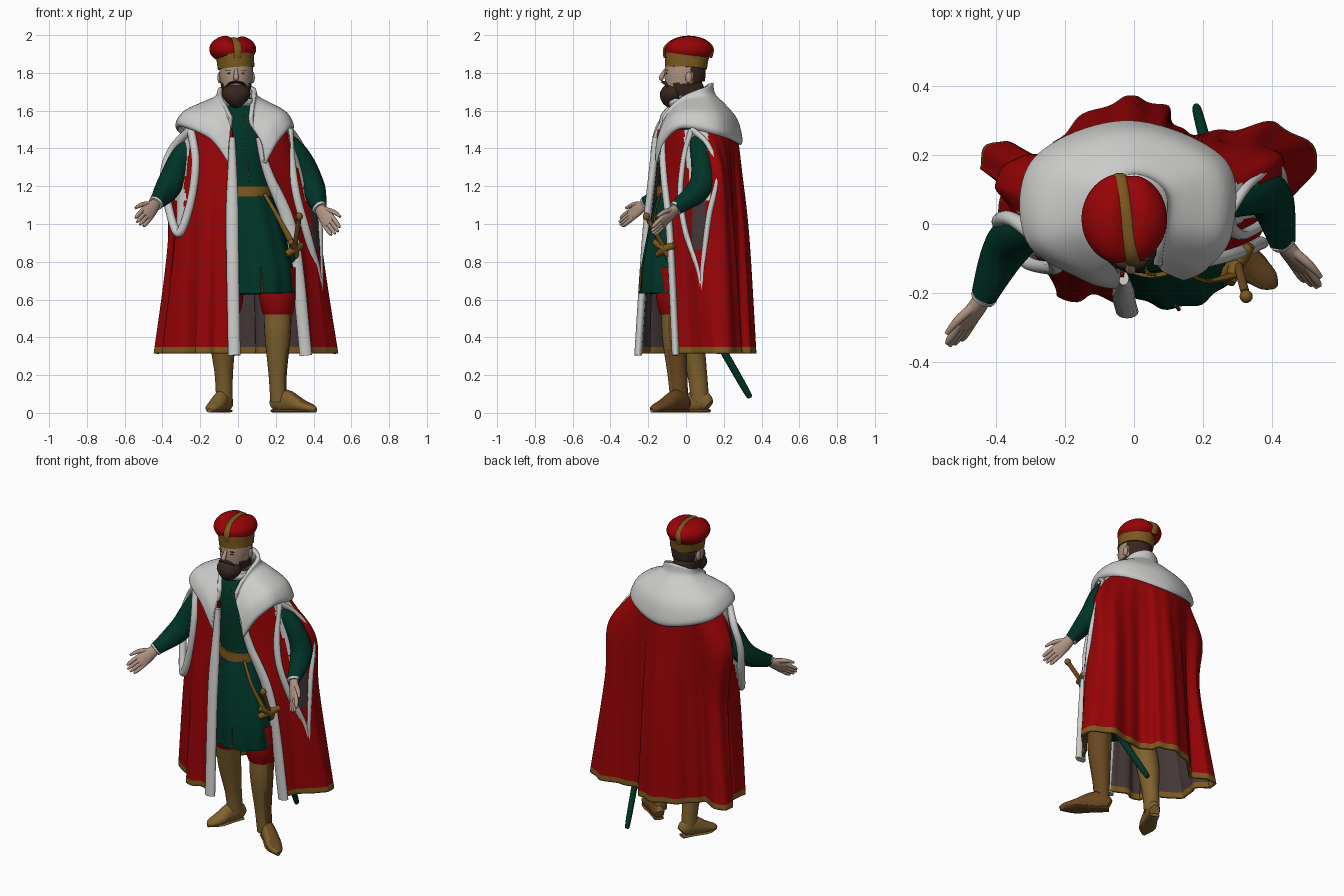
import bpy, bmesh, math
from mathutils import Vector, Matrix
from mathutils.geometry import intersect_point_line

if bpy.data.objects.get("Cube"):
    bpy.data.objects.remove(bpy.data.objects["Cube"])


def material(name, *rgb):
    m = bpy.data.materials.new(name)
    m.use_nodes = True
    m.diffuse_color = (*rgb, 1)
    m.node_tree.nodes["Principled BSDF"].inputs["Base Color"].default_value = (*rgb, 1)
    return m


RED = material("red_cloth", .31, .001, .002)
GREEN = material("green_cloth", .0, .034, .02)
FUR = material("white_fur", .6, .6, .59)
GOLD = material("gold_trim", .2, .1, .013)
LEATHER = material("tan_leather", .21, .12, .028)
BROWN = material("brown_leather", .14, .062, .015)
SKIN = material("skin", .43, .295, .225)
HAIR = material("dark_brown_hair", .038, .019, .014)
LINING = material("grey_brown_lining", .058, .038, .038)


def spline(pts, n):
    """Resample control points smoothly; works for any number of components."""
    out = []
    last = len(pts) - 1
    for i in range(n):
        u = i / (n - 1) * last
        k = min(int(u), last - 1)
        f = u - k
        p = [pts[min(max(k + j, 0), last)] for j in (-1, 0, 1, 2)]
        out.append([.5 * (2 * b + (c - a) * f + (2 * a - 5 * b + 4 * c - d) * f * f
                          + (3 * b - a - 3 * c + d) * f ** 3) for a, b, c, d in zip(*p)])
    return out


def finish(name, bm, mats, rule=None):
    bm.normal_update()
    for f in bm.faces:
        f.smooth = True
        if rule:
            f.material_index = rule(f.calc_center_median(), f.normal)
    mesh = bpy.data.meshes.new(name)
    bm.to_mesh(mesh)
    bm.free()
    mesh.set_sharp_from_angle(angle=math.radians(50))
    for m in mats:
        mesh.materials.append(m)
    ob = bpy.data.objects.new(name, mesh)
    bpy.context.collection.objects.link(ob)
    return ob


def loft(name, rows, mats, rule=None, closed=True):
    """Skin rows of points; closed rows are capped, open ones face outward."""
    bm = bmesh.new()
    vs = [[bm.verts.new(p) for p in row] for row in rows]
    n = len(rows[0])
    for a, b in zip(vs, vs[1:]):
        for i in range(n if closed else n - 1):
            j = (i + 1) % n
            bm.faces.new((a[i], a[j], b[j], b[i]))
    bm.normal_update()
    if closed:
        bm.faces.new(vs[0])
        bm.faces.new(vs[-1])
        bmesh.ops.recalc_face_normals(bm, faces=bm.faces)
    else:
        mid = Vector((0, .05, .9))
        if sum(f.normal.dot(f.calc_center_median() - mid) for f in bm.faces) < 0:
            bmesh.ops.reverse_faces(bm, faces=bm.faces)
    return finish(name, bm, mats, rule)


def tube(name, pts, mats, ref=(1, 0, 0), n=24, seg=24, rule=None, folds=0, depth=0):
    """Sweep ellipses along points (x, y, z, width radius, depth radius)."""
    pts = spline(pts, n)
    pos = [Vector(p[:3]) for p in pts]
    rows = []
    for i, p in enumerate(pts):
        t = (pos[min(i + 1, n - 1)] - pos[max(i - 1, 0)]).normalized()
        a = Vector(ref)
        a = (a - t * a.dot(t)).normalized()
        b = t.cross(a)
        row = []
        for k in range(seg):
            g = math.tau * k / seg
            r = 1 + depth * (i / n) ** 2 * math.cos(folds * g)
            row.append(pos[i] + r * (a * math.cos(g) * p[3] + b * math.sin(g) * p[4]))
        rows.append(row)
    return loft(name, rows, mats, rule)


def blob(name, loc, scale, mat, shape=None, seg=20):
    bm = bmesh.new()
    bmesh.ops.create_uvsphere(bm, u_segments=seg, v_segments=seg // 2 + 2, radius=1)
    for v in bm.verts:
        if shape:
            shape(v.co)
    bm.transform(Matrix.Translation(loc) @ Matrix.Diagonal((*scale, 1)))
    return finish(name, bm, [mat])


def thicken(ob, amount, offset, lining=0):
    mod = ob.modifiers.new("thickness", "SOLIDIFY")
    mod.thickness, mod.offset, mod.material_offset = amount, offset, lining


# Robe: fold outlines from the right front edge round the back to the left
top = [(-.03, -.15), (-.1, -.14), (-.18, -.11), (-.23, -.08), (-.27, -.04), (-.29, .03), (-.28, .1),
       (-.26, .17), (-.21, .22), (-.13, .25), (-.02, .27), (.07, .26), (.13, .24), (.19, .21),
       (.24, .16), (.27, .1), (.27, .03), (.23, -.05), (.1, -.12)]
middle = [(-.03, -.21), (-.1, -.19), (-.19, -.18), (-.25, -.13), (-.33, -.07), (-.34, .05), (-.37, .12),
          (-.32, .2), (-.24, .19), (-.15, .27), (-.02, .33), (.08, .31), (.14, .26), (.24, .25),
          (.37, .25), (.44, .17), (.41, .05), (.35, 0), (.29, -.08)]
hem = [(-.02, -.25), (-.1, -.21), (-.21, -.22), (-.26, -.13), (-.4, -.03), (-.38, .1), (-.45, .17),
       (-.39, .245), (-.27, .2), (-.18, .29), (-.03, .365), (.09, .34), (.14, .27), (.26, .27),
       (.42, .29), (.535, .19), (.48, .1), (.4, .03), (.36, -.05)]
# The shoulder outline swells over the back of the arms
swell = {5: (-.05, .01), 6: (-.085, .01), 7: (-.055, .01), 13: (.03, .01), 14: (.06, .02),
         15: (.085, .04), 16: (.03, .02), 18: (-.02, -.01)}
shoulder = [(a + .4 * (c - a) + swell.get(i, (0, 0))[0], b + .4 * (d - b) + swell.get(i, (0, 0))[1])
            for i, ((a, b), (c, d)) in enumerate(zip(top, middle))]
arm_lines = [[(-.27, 0, 1.5), (-.35, -.05, 1.2), (-.31, -.1, 1.02)],
             [(.28, .05, 1.5), (.39, .07, 1.2), (.41, .07, .9)]]


def robe_colour(c, normal):
    if c.z < .345:
        return 2
    for path in arm_lines:
        for a, b in zip(path, path[1:]):
            f = intersect_point_line(c, Vector(a), Vector(b))[1]
            q = Vector(a).lerp(Vector(b), min(max(f, 0), 1))
            if (q - c).length < (.065 if c.z > 1.12 else .042):
                return 5 if c.x > 0 and c.z < 1.12 else 4
    return 0


outlines = [spline(o, 180) for o in (top, shoulder, middle, hem)]
columns = [spline([(*p, z) for p, z in zip(col, (1.5, 1.28, .93, .315))], 100) for col in zip(*outlines)]
for k, col in enumerate(columns):
    for i, p in enumerate(col):
        ripple = .006 * (i / 100) * math.sin(k * .7)
        p[0] += ripple * math.copysign(1, p[0])
        p[1] += ripple
robe = loft("robe", list(zip(*columns)), [RED, LINING, GOLD, GOLD, FUR, LINING], robe_colour, False)
thicken(robe, .014, -1, 1)

# Fur trim down the front edges and around the arm slits
for name, col in (("right_front_trim", columns[0]), ("left_front_trim", columns[-1])):
    path = [(p[0], p[1] - .003, p[2], min(.033, .015 + .004 * i), .02)
            for i, p in enumerate(col[9::10] + [col[-1]])]
    tube(name, path, [FUR], n=50, seg=16)
slits = {"right": (.021, [(-.25, -.07, 1.5), (-.345, .01, 1.4), (-.39, .01, 1.27), (-.37, -.03, 1.1),
                          (-.315, -.105, .95), (-.25, -.125, 1.12), (-.225, -.12, 1.33), (-.25, -.07, 1.5)]),
         "left": (.016, [(.27, .03, 1.5), (.33, .12, 1.41), (.405, .165, 1.25), (.425, .12, 1.03),
                         (.428, .09, .75), (.43, .09, .57), (.415, .07, .75), (.365, .0, .95),
                         (.31, -.03, 1.15), (.28, -.01, 1.35), (.27, .03, 1.5)])}
for side, (r, path) in slits.items():
    tube(side + "_slit_trim", [(*p, r, .022) for p in path], [FUR], ref=(0, 1, .1), n=70, seg=12)

# Fur shoulder cape, open at the front, with a standing neck and a rounded drop
neck = [(-.035, -.13, 1.57), (-.065, -.08, 1.63), (-.09, 0, 1.68), (-.085, .09, 1.72), (0, .13, 1.745),
        (.075, .09, 1.72), (.08, 0, 1.68), (.072, -.07, 1.63), (.065, -.12, 1.57)]
edge = [(-.05, -.175, 1.34), (-.14, -.15, 1.46), (-.3, -.04, 1.53), (-.28, .18, 1.48), (-.02, .285, 1.43),
        (.25, .18, 1.48), (.27, -.02, 1.52), (.2, -.12, 1.44), (.14, -.15, 1.33)]
profile = spline([(0, 0), (.08, .2), (.43, .38), (.83, .62), (1, .93), (.96, 1.02)], 24)
cape_rows = [[(a[0] + (b[0] - a[0]) * f, a[1] + (b[1] - a[1]) * f, a[2] + (b[2] - a[2]) * h)
              for a, b in zip(spline(neck, 90), spline(edge, 90))] for f, h in profile]
thicken(loft("fur_cape", cape_rows, [FUR], closed=False), .024, .2)

# Tunic with flared skirt, belt, buttons and skirt slit
tube("tunic", [(0, .04, 1.66, .07, .07), (.01, .03, 1.55, .16, .14), (.02, .01, 1.4, .17, .15),
               (.05, -.01, 1.18, .13, .135), (.07, -.04, 1, .155, .15), (.11, -.075, .76, .18, .16),
               (.115, -.08, .63, .185, .165)], [GREEN], n=50, seg=72, folds=11, depth=.035)
tube("belt", [(.05, -.01, 1.145, .14, .147), (.05, -.01, 1.2, .138, .145)], [GOLD], n=4, seg=48)
for p in spline([(.03, -.115, 1.57), (.04, -.142, 1.4), (.06, -.147, 1.23)], 10):
    blob("button", p, (.006, .005, .006), GOLD, seg=10)
tube("skirt_slit", [(.12, -.236, .77, .003, .005), (.13, -.247, .64, .006, .006)], [BROWN], n=6, seg=8)

# Legs: breeches, boot shafts and feet; the left boot is darker on its outer side
legs = {"left": ([(.21, -.06, .53), (.21, -.06, .4), (.21, -.045, .2), (.215, -.035, .06)],
                 (.19, .0), (.41, -.18)),
        "right": ([(-.07, 0, .53), (-.08, .03, .38), (-.075, .06, .2), (-.072, .075, .06)],
                  (-.055, .12), (-.15, -.09))}
outer_side = {"left": lambda c, n: int(n.x > -.3 and n.y > -.6), "right": None}
for side, (shaft, heel, toe) in legs.items():
    knee = Vector(shaft[0])
    dark = outer_side[side]
    radii = [(.074, .07), (.068, .066), (.048, .052), (.044, .048)]
    tube(side + "_boot_shaft", [(*p, *r) for p, r in zip(shaft, radii)], [LEATHER, BROWN], rule=dark)
    tube(side + "_breeches", [(*(knee + Vector((0, 0, h))), r, r) for h, r in
                              ((.24, .1), (.1, .098), (.04, .09), (-.01, .074))], [RED],
         folds=8, depth=.04)
    d = Vector((toe[0] - heel[0], toe[1] - heel[1], 0))
    across = d.cross(Vector((0, 0, 1)))
    for part, shape in (("foot", ((0, .03, .035), (.12, .04, .055), (.32, .042, .06), (.65, .046, .036),
                                  (.9, .034, .022), (1, .01, .012))),
                        ("sole", ((0, .03, .009), (.3, .036, .009), (.7, .048, .009), (1, .012, .009)))):
        tube(side + "_" + part, [(heel[0] + d.x * f, heel[1] + d.y * f, h + .002, w, h)
                                 for f, w, h in shape], [LEATHER, BROWN], ref=across, rule=dark)

# Arms, cuffs and open hands
arms = {"right": ([(-.19, .03, 1.48, .05), (-.295, -.01, 1.36, .058), (-.365, -.06, 1.2, .068),
                   (-.435, -.21, 1.11, .038)], (-.53, -.355, 1.0), (.5, -.8, .3)),
        "left": ([(.2, .05, 1.48, .05), (.325, .08, 1.36, .056), (.392, .08, 1.2, .066),
                  (.43, -.05, 1.085, .038)], (.525, -.185, .95), (-.5, -.8, .3))}
for side, (path, tip, palm) in arms.items():
    tube(side + "_sleeve", [(*p, p[3]) for p in path], [GREEN], ref=(0, 1, .3), folds=5, depth=.05)
    wrist, tip = Vector(path[-1][:3]), Vector(tip)
    d = tip - wrist
    s = d.cross(Vector(palm)).normalized()
    if s.z < 0:
        s = -s
    at = lambda f, k=0: (*(wrist + d * f + s * k),)
    tube(side + "_cuff", [(*at(-.02), .041, .039), (*at(.04), .038, .036)], [FUR], ref=s, n=4)
    tube(side + "_palm", [(*at(0), .028, .024), (*at(.25), .038, .023), (*at(.5), .042, .017),
                          (*at(.62), .036, .012)], [SKIN], ref=s, n=10)
    for k in range(4):
        o = (k - 1.5) * .02
        reach = 1 - .06 * abs(k - 1.6)
        tube(side + "_finger", [(*at(.48, o), .012, .012), (*at(.8, o * 1.05), .011, .011),
                                (*at(reach, o), .006, .006)], [SKIN], ref=s, n=8, seg=10)
    tube(side + "_thumb", [(*at(.18, .02), .015, .015), (*at(.42, .052), .013, .013),
                           (*at(.68, .066), .007, .007)], [SKIN], ref=palm, n=8, seg=10)

# Head, face and beard
tube("head", [(-.01, .05, 1.58, .06, .06), (-.01, .03, 1.68, .068, .075), (-.01, -.003, 1.73, .08, .1),
              (-.01, -.005, 1.79, .088, .108), (-.01, 0, 1.87, .088, .105)], [SKIN, HAIR], n=40, seg=48,
     rule=lambda c, n: int(c.z > 1.68 and (c.y > .03 or (c.z < 1.745 and c.y > -.07))))


def beard_shape(co):
    co.x *= 1 + .3 * min(co.z, 0)
    co.y += .3 * max(co.z, 0) ** 2


blob("beard", (-.01, -.076, 1.685), (.076, .062, .07), HAIR, beard_shape, 32)
tube("nose", [(-.01, -.106, 1.82, .009, .008), (-.01, -.124, 1.79, .012, .012),
              (-.01, -.131, 1.772, .015, .014), (-.01, -.122, 1.762, .008, .006)], [SKIN], n=12, seg=14)
for x in (-1, 1):
    blob("ear", (-.01 + .088 * x, .015, 1.775), (.011, .018, .03), SKIN)
    blob("eye", (-.01 + .036 * x, -.1015, 1.798), (.011, .006, .003), HAIR)
    blob("brow", (-.01 + .038 * x, -.1015, 1.814), (.018, .006, .0025), HAIR)
    tube("moustache", [(-.01, -.118, 1.752, .006, .014), (-.01 + .03 * x, -.112, 1.746, .007, .013),
                       (-.01 + .055 * x, -.096, 1.728, .003, .004)], [HAIR], ref=(0, 0, 1), n=10, seg=10)
tube("neck_ruff", [(0, .005, 1.625, .08, .095), (0, .005, 1.645, .09, .105), (0, .005, 1.665, .08, .095)],
     [FUR], n=8, seg=72, folds=18, depth=.06)


# Two-lobed cap with band and centre strip
def lobes(co):
    co.z -= .28 * math.exp(-((co.x - .06) / .25) ** 2) * max(co.z, 0)
    co.y *= 1 - .07 * math.exp(-((co.x - .06) / .2) ** 2)


blob("cap", (-.028, .015, 1.925), (.124, .133, .078), RED, lobes, 56)
tube("cap_band", [(-.01, 0, 1.825, .097, .111), (-.013, .002, 1.86, .099, .114),
                  (-.016, .005, 1.895, .102, .118)], [GOLD], n=10, seg=48)
tube("cap_strip", [(-.02 - .16 * y, y, z, .02, .008) for y, z in
                   ((-.111, 1.88), (-.112, 1.93), (-.07, 1.967), (.02, 1.981), (.1, 1.967),
                    (.139, 1.93), (.13, 1.88))], [GOLD], n=40, seg=12)

# Sword: scabbard, grip, pommel, guard and hanger strap
pommel, point = Vector((.325, -.21, 1.04)), Vector((.18, .34, .08))
on = lambda f: (*pommel.lerp(point, f),)
tube("scabbard", [(*on(.18), .02, .02), (*on(.6), .018, .02), (*on(.95), .015, .018), (*on(1), .007, .009)],
     [GREEN], seg=12)
tube("grip", [(*on(.02), .013, .013), (*on(.18), .013, .013)], [BROWN], n=6, seg=12)
blob("pommel", on(0), (.019, .019, .021), GOLD)
g = Vector(on(.18))
for name, a, b in (("guard", (-.045, -.04, -.03), (.04, .05, .02)),
                   ("guard_loop", (-.02, -.06, .04), (.01, .03, -.05))):
    tube(name, [(*(g + Vector(a)), .016, .014), (*g, .023, .023), (*(g + Vector(b)), .016, .014)],
         [GOLD], ref=(0, 0, 1), n=12, seg=12)
tube("hanger_strap", [(.14, -.135, 1.16, .01, .006), (.21, -.165, 1.04, .011, .006),
                      (.285, -.15, .9, .018, .01)], [GOLD], n=14, seg=12)
